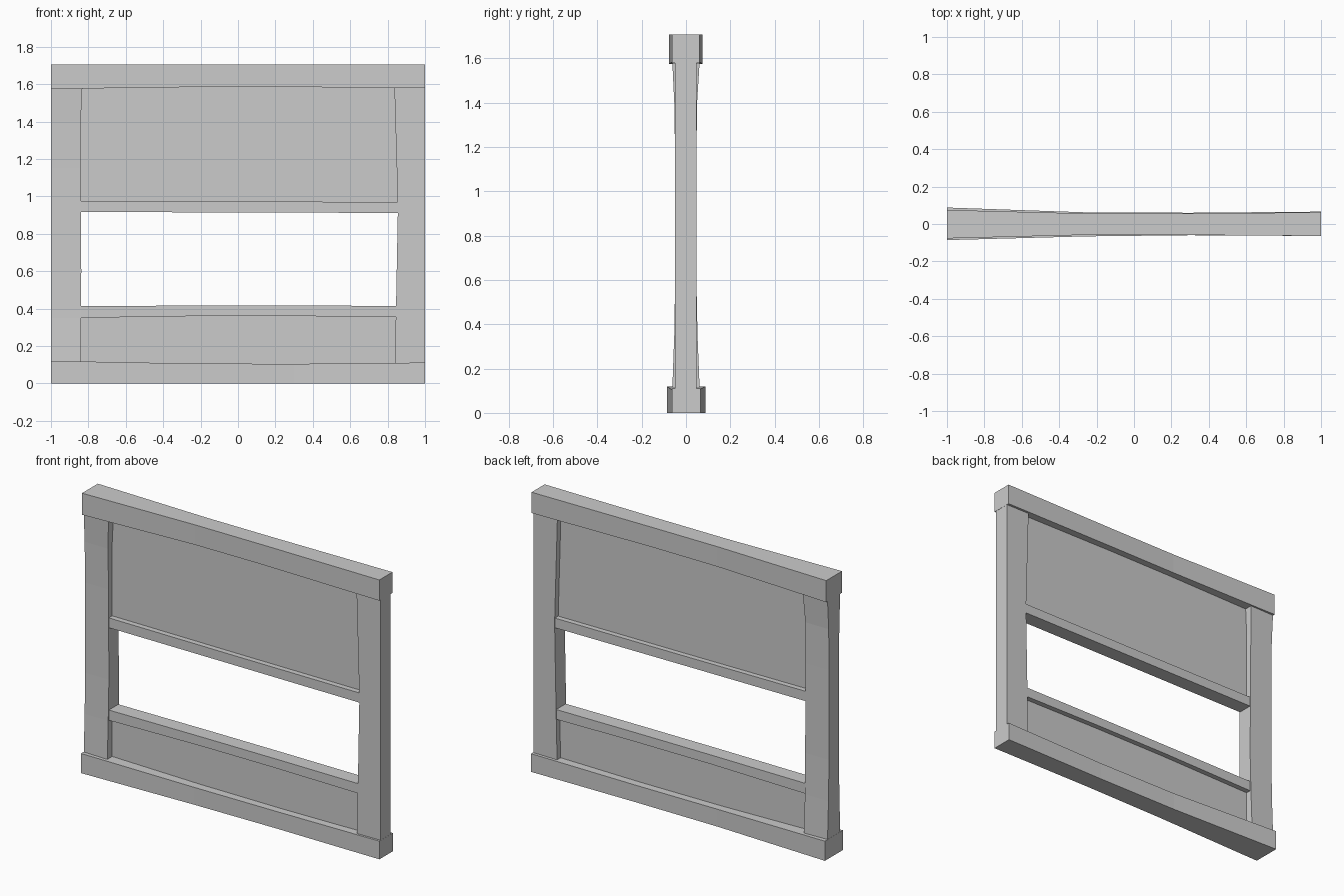
import bpy

if "Cube" in bpy.data.objects:
    bpy.data.objects.remove(bpy.data.objects["Cube"])


def loft(name, rings):
    """Skin a closed solid through a row of four-cornered cross-sections."""
    verts = [p for ring in rings for p in ring]
    n = len(rings)
    faces = [(0, 1, 2, 3), tuple(4 * (n - 1) + k for k in (3, 2, 1, 0))]
    for i in range(n - 1):
        for k in range(4):
            a, b = 4 * i + k, 4 * i + (k + 1) % 4
            faces.append((b, a, a + 4, b + 4))
    mesh = bpy.data.meshes.new(name)
    mesh.from_pydata(verts, [], faces)
    import bmesh
    bm = bmesh.new()
    bm.from_mesh(mesh)
    bmesh.ops.recalc_face_normals(bm, faces=bm.faces)
    bm.to_mesh(mesh)
    bm.free()
    obj = bpy.data.objects.new(name, mesh)
    bpy.context.collection.objects.link(obj)
    return obj


def beam(name, stations):
    """Horizontal timber; each station is x, y front, y back, z low, z high."""
    return loft(name, [[(x, f, lo), (x, b, lo), (x, b, hi), (x, f, hi)]
                       for x, f, b, lo, hi in stations])


def post(name, stations):
    """Vertical timber; each station is z, outer x, inner x, y front, y back."""
    return loft(name, [[(o, f, z), (i, f, z), (i, b, z), (o, b, z)]
                       for z, o, i, f, b in stations])


# Warped sill and head beams
beam("bottom_beam", [(-1, -.086, .088, 0, .12), (-.25, -.066, .062, 0, .106),
                     (.3, -.060, .060, 0, .104), (1, -.064, .066, 0, .111)])
beam("top_beam", [(-1, -.077, .075, 1.574, 1.706), (-.25, -.058, .056, 1.584, 1.706),
                  (.2, -.058, .056, 1.585, 1.706), (1, -.064, .062, 1.579, 1.706)])

# Left post flares at both ends, right post stays straight
post("left_post", [(.10, -.999, -.84, -.062, .062), (.35, -.999, -.84, -.053, .052),
                   (.60, -.999, -.838, -.049, .047), (1.15, -.999, -.841, -.049, .047),
                   (1.4, -.999, -.841, -.053, .050), (1.59, -.999, -.832, -.062, .062)])
post("right_post", [(.10, .999, .838, -.05, .047), (.41, .999, .845, -.05, .047),
                    (.94, .999, .855, -.05, .047), (1.59, .999, .836, -.05, .047)])

# Rails below and above the opening
beam("lower_rail", [(-.86, -.047, .045, .350, .413), (-.2, -.047, .045, .360, .416),
                    (.3, -.047, .045, .360, .416), (.87, -.047, .045, .354, .414)])
beam("upper_rail", [(-.86, -.047, .045, .916, .976), (0, -.047, .045, .914, .972),
                    (.87, -.047, .045, .911, .970)])

# Recessed infill panels
for name, lo, hi in (("lower_panel", .08, .38), ("upper_panel", .94, 1.61)):
    beam(name, [(x, -.014, .013, lo, hi) for x in (-.87, .88)])
